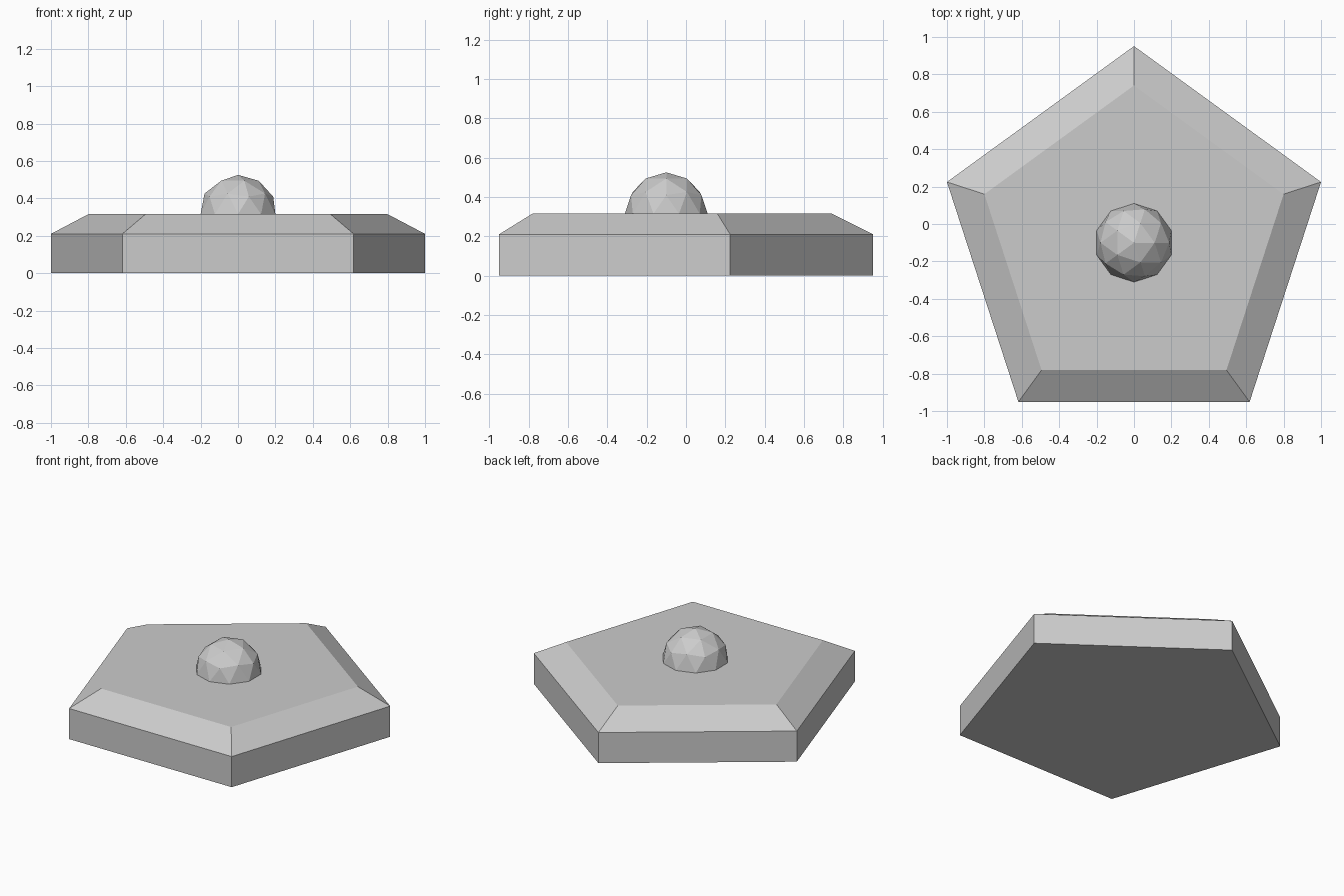
import bpy, bmesh
from math import sin, cos, pi, radians

if "Cube" in bpy.data.objects:
    bpy.data.objects.remove(bpy.data.objects["Cube"])

R = 1 / sin(radians(72))      # pentagon circumradius for a width of 2
CY = R * (cos(pi / 5) - 1) / 2  # centres the pentagon's bounds on y = 0
TOP = 0.3 * R


def finish(bm, name):
    bmesh.ops.recalc_face_normals(bm, faces=bm.faces)
    mesh = bpy.data.meshes.new(name)
    bm.to_mesh(mesh)
    bm.free()
    obj = bpy.data.objects.new(name, mesh)
    obj.location.y = CY
    bpy.context.collection.objects.link(obj)
    return obj


# Pentagonal base with a sloped upper edge: (radius, height) rings
bm = bmesh.new()
rings = [[bm.verts.new((r * cos(pi / 2 + i * 2 * pi / 5), r * sin(pi / 2 + i * 2 * pi / 5), z))
          for i in range(5)]
         for r, z in ((R, 0), (R, 0.2 * R), (0.8 * R, TOP))]
for low, high in zip(rings, rings[1:]):
    for i in range(5):
        j = (i + 1) % 5
        bm.faces.new((low[i], low[j], high[j], high[i]))
bm.faces.new(rings[0])
bm.faces.new(rings[-1])
finish(bm, "pentagon_base")

# Faceted knob, half sunk into the top
bm = bmesh.new()
bmesh.ops.create_icosphere(bm, subdivisions=2, radius=0.2 * R)
finish(bm, "dome_knob").location.z = TOP
